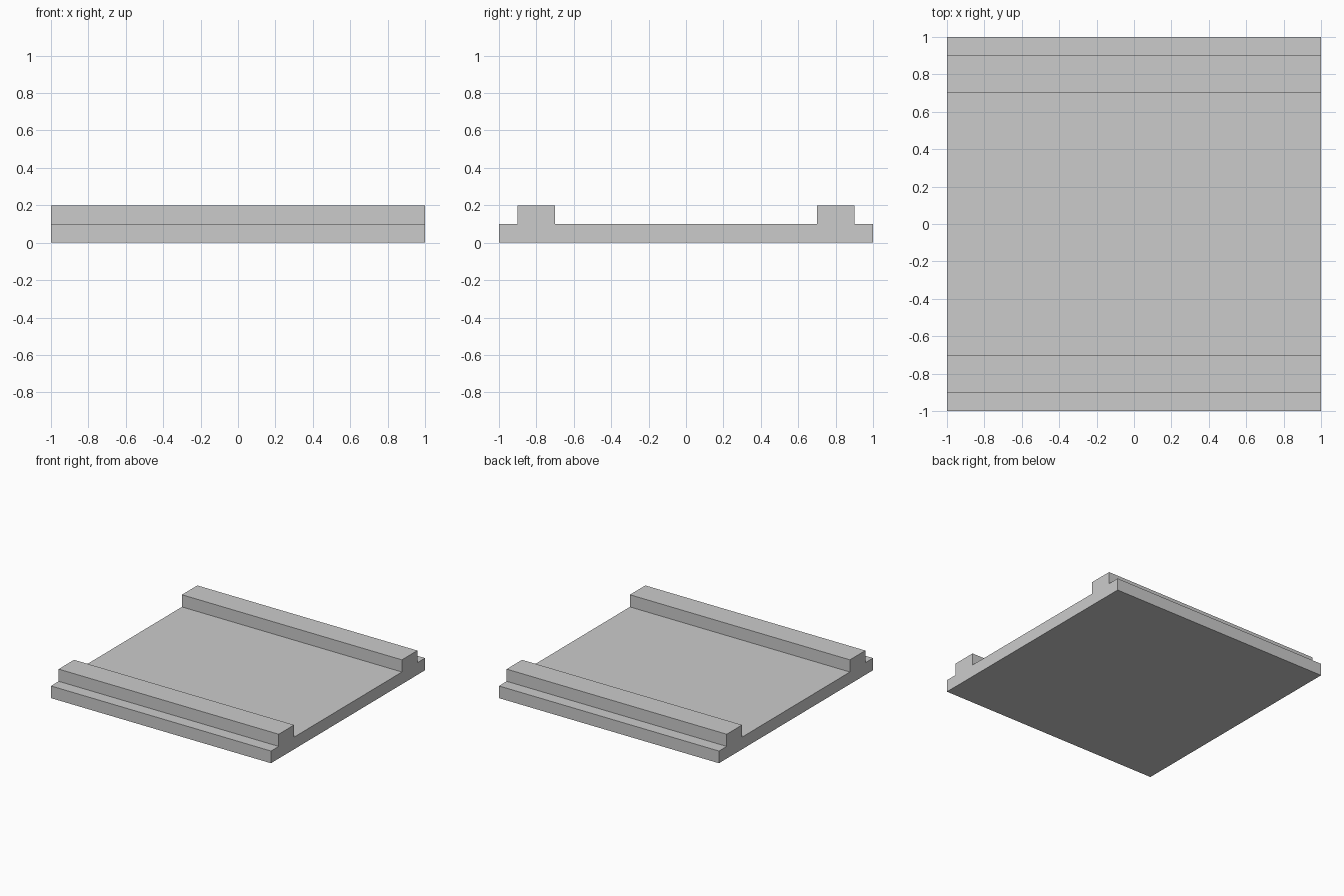
import bpy
import bmesh

if "Cube" in bpy.data.objects:
    bpy.data.objects.remove(bpy.data.objects["Cube"])

HALF_LENGTH = 1.0

# Right half of the cross-section (y, z): rail inner side to slab edge
half = [(0.7, 0.1), (0.7, 0.2), (0.9, 0.2), (0.9, 0.1), (1.0, 0.1), (1.0, 0.0)]
profile = half + [(-y, z) for y, z in reversed(half)]

# Slab with two raised rails, extruded along x
bm = bmesh.new()
face = bm.faces.new([bm.verts.new((-HALF_LENGTH, y, z)) for y, z in profile])
extruded = bmesh.ops.extrude_face_region(bm, geom=[face])
moved = [v for v in extruded["geom"] if isinstance(v, bmesh.types.BMVert)]
bmesh.ops.translate(bm, verts=moved, vec=(2 * HALF_LENGTH, 0, 0))
bmesh.ops.recalc_face_normals(bm, faces=bm.faces)

mesh = bpy.data.meshes.new("railed_floor_slab")
bm.to_mesh(mesh)
bm.free()
bpy.context.collection.objects.link(bpy.data.objects.new("railed_floor_slab", mesh))
